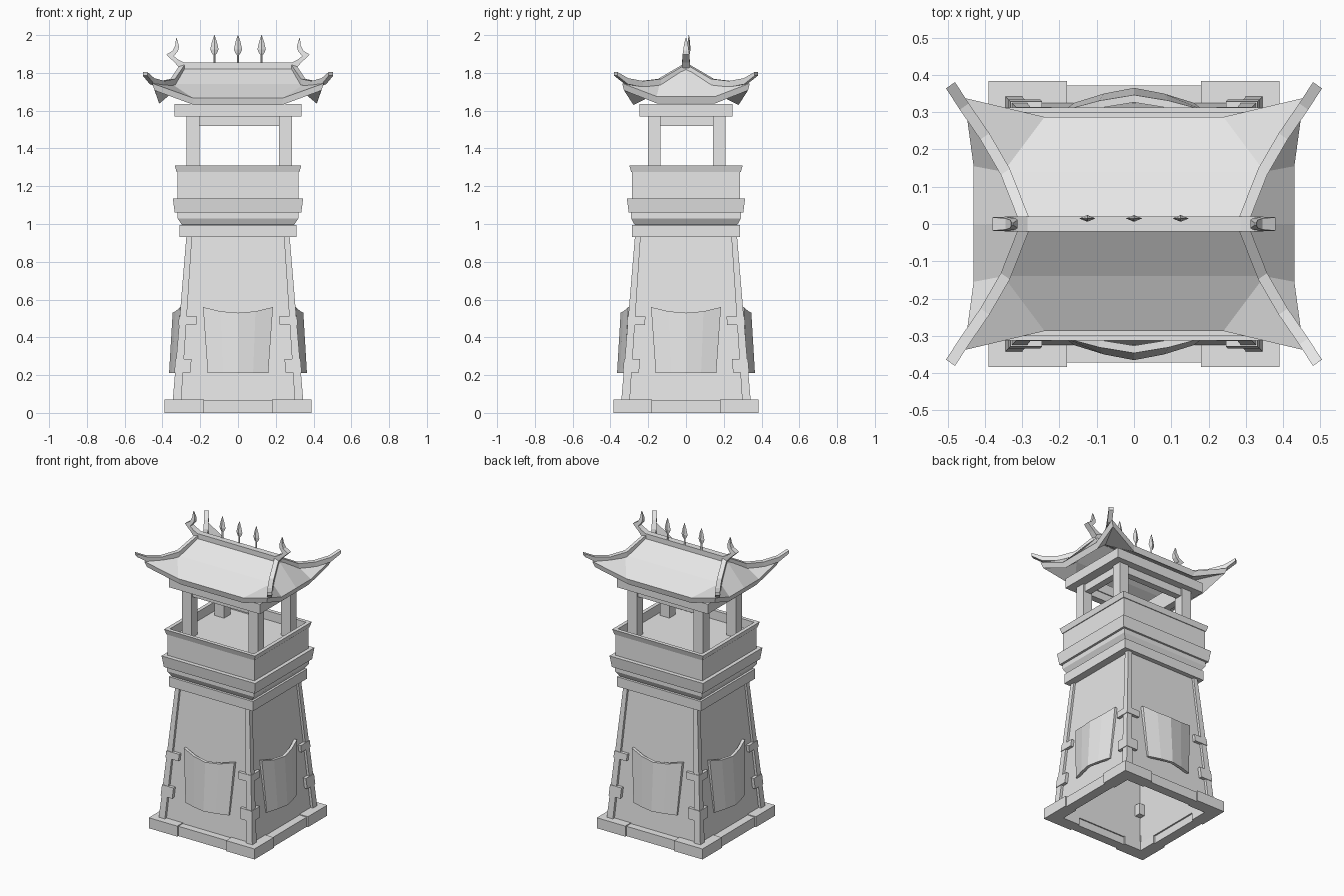
import bpy, bmesh
from mathutils import Vector

cube = bpy.data.objects.get("Cube")
if cube:
    bpy.data.objects.remove(cube)

stone = bpy.data.materials.new("plain grey")
stone.use_nodes = True
GREY = (0.8, 0.8, 0.8, 1)
stone.diffuse_color = GREY
stone.node_tree.nodes["Principled BSDF"].inputs["Base Color"].default_value = GREY


def finish(name, bm):
    bmesh.ops.remove_doubles(bm, verts=bm.verts, dist=0.0001)
    bmesh.ops.recalc_face_normals(bm, faces=bm.faces)
    mesh = bpy.data.meshes.new(name)
    bm.to_mesh(mesh)
    bm.free()
    mesh.materials.append(stone)
    ob = bpy.data.objects.new(name, mesh)
    bpy.context.collection.objects.link(ob)
    return ob


def loft(name, rings, closed=False):
    """Skin equal rings of points; cap the ends, or join last to first."""
    bm = bmesh.new()
    vs = [[bm.verts.new(p) for p in ring] for ring in rings]
    pairs = list(zip(vs, vs[1:]))
    if closed:
        pairs.append((vs[-1], vs[0]))
    for a, b in pairs:
        for i in range(len(a)):
            j = (i + 1) % len(a)
            bm.faces.new((a[i], a[j], b[j], b[i]))
    if not closed:
        bm.faces.new(vs[0])
        bm.faces.new(vs[-1])
    return finish(name, bm)


def rect(x0, x1, y0, y1, z):
    return [(x0, y0, z), (x1, y0, z), (x1, y1, z), (x0, y1, z)]


def box(name, x0, x1, y0, y1, z0, z1):
    return loft(name, [rect(x0, x1, y0, y1, z0), rect(x0, x1, y0, y1, z1)])


def tiers(name, levels, closed=False):
    return loft(name, [rect(-x, x, -y, y, z) for x, y, z in levels], closed)


def grid_shell(name, rows, offset):
    """Open grid thickened by a fixed offset vector."""
    bm = bmesh.new()
    top = [[bm.verts.new(p) for p in r] for r in rows]
    low = [[bm.verts.new(Vector(p) + Vector(offset)) for p in r] for r in rows]
    n, m = len(rows), len(rows[0])
    for g in (top, low):
        for i in range(n - 1):
            for j in range(m - 1):
                bm.faces.new((g[i][j], g[i][j + 1], g[i + 1][j + 1], g[i + 1][j]))
    loop = ([(0, j) for j in range(m)] + [(i, m - 1) for i in range(1, n)]
            + [(n - 1, j) for j in range(m - 2, -1, -1)] + [(i, 0) for i in range(n - 2, 0, -1)])
    for (a, b), (c, d) in zip(loop, loop[1:] + loop[:1]):
        bm.faces.new((top[a][b], top[c][d], low[c][d], low[a][b]))
    return finish(name, bm)


CORNERS = [(sx, sy) for sx in (-1, 1) for sy in (-1, 1)]


def corner_half(z):
    """Outer half width of the tapering shaft at height z."""
    return 0.345 - (z - 0.07) * 0.083


# Base: ring of bars with slightly larger corner blocks
for s in (-1, 1):
    box("base_bar_long", -0.19, 0.19, s * 0.31, s * 0.372, 0, 0.065)
    box("base_bar_short", s * 0.315, s * 0.38, -0.19, 0.19, 0, 0.065)
for sx, sy in CORNERS:
    outline = [(0.39, 0.383), (0.18, 0.383), (0.18, 0.30), (0.305, 0.30), (0.305, 0.18), (0.39, 0.18)]
    loft("base_corner", [[(sx * x, sy * y, z) for x, y in outline] for z in (0, 0.07)])

# Tapered shaft, hollow and open below
tiers("shaft_wall", [(0.329, 0.326, 0.05), (0.259, 0.255, 0.94), (0.235, 0.231, 0.93), (0.305, 0.302, 0.05)], True)

# Corner posts and their clamps
for sx, sy in CORNERS:
    def corner_ring(z, inset, grow, sx=sx, sy=sy):
        o = corner_half(z) + grow
        return rect(sx * (o - inset), sx * o, sy * (o - inset - 0.003), sy * (o - 0.003), z)
    loft("corner_post", [corner_ring(0.06, 0.045, 0), corner_ring(0.94, 0.03, 0)])
    for z0, z1, size in ((0.215, 0.285, 0.085), (0.465, 0.51, 0.095)):
        loft("corner_clamp", [corner_ring(z0, size, 0.004), corner_ring(z1, size, 0.004)])

# Bowed shields hung on the four walls
for face in range(4):
    rows = []
    for half, z, dip, d in ((0.185, 0.56, 0.03, 0.306), (0.16, 0.21, 0, 0.325)):
        row = []
        for t in (-1, -0.5, 0, 0.5, 1):
            bow = 1 - abs(t) ** 1.4
            row.append(Vector((t * half, -d - 0.04 * bow, z - dip * (1 - t * t))))
        rows.append(row)
    turn = [lambda p: p, lambda p: Vector((-p.y, p.x, p.z)),
            lambda p: Vector((-p.x, -p.y, p.z)), lambda p: Vector((p.y, -p.x, p.z))][face]
    grid_shell("shield", [[turn(p) for p in r] for r in rows], turn(Vector((0, 0.02, 0))))

# Cornice, mouldings and hollow parapet
tiers("cornice", [(0.31, 0.286, 0.93), (0.31, 0.286, 0.995)])
tiers("lower_moulding", [(0.29, 0.265, 0.99), (0.30, 0.275, 1.0), (0.32, 0.29, 1.03), (0.32, 0.29, 1.06)])
tiers("ledge", [(0.335, 0.303, 1.06), (0.345, 0.313, 1.135)])
tiers("parapet", [(0.32, 0.285, 1.13), (0.32, 0.285, 1.275), (0.325, 0.29, 1.275), (0.335, 0.3, 1.31),
                  (0.31, 0.275, 1.31), (0.31, 0.275, 1.25)])

# Pillars and top frame
for sx, sy in CORNERS:
    x, y = sx * 0.245 + 0.007, sy * 0.172 + 0.004
    box("pillar", x - 0.035, x + 0.035, y - 0.033, y + 0.033, 1.24, 1.58)
for s in (-1, 1):
    box("tie_beam_long", -0.21, 0.22, s * 0.172 - 0.018, s * 0.172 + 0.026, 1.52, 1.575)
    box("tie_beam_short", s * 0.245 - 0.018, s * 0.245 + 0.028, -0.14, 0.15, 1.52, 1.575)
tiers("top_frame", [(0.335, 0.247, 1.57), (0.335, 0.247, 1.635), (0.22, 0.14, 1.635), (0.22, 0.14, 1.57)], True)

# Curved roof: ridge ring, mid ring and upturned eave ring
RIDGE, MID = (0.29, 0, 1.835), (0.35, 0.14, 1.74)
EAVE = [(0.24, 0.287, 1.668), (0.455, 0.338, 1.745), (0.43, 0.155, 1.675)]
bm = bmesh.new()
for sx, sy in CORNERS:
    for drop in (0, 0.038):
        def v(p, k=1, sx=sx, sy=sy, drop=drop):
            shrink = 0.97 if drop else 1
            return bm.verts.new((sx * p[0] * shrink, sy * p[1] * shrink * k, p[2] - drop))
        ridge_c, mid_c, eave_c = [(0, p[1], p[2]) for p in (RIDGE, MID, EAVE[0])]
        side_c = (EAVE[2][0], 0, EAVE[2][2])
        mid_in = (EAVE[0][0], MID[1], MID[2])
        ridge_in = (EAVE[0][0], 0, RIDGE[2])
        for poly in ((ridge_c, ridge_in, mid_in, mid_c), (ridge_in, RIDGE, MID, mid_in),
                     (mid_c, mid_in, EAVE[0], eave_c), (mid_in, MID, EAVE[0]), (MID, EAVE[1], EAVE[0]),
                     (MID, EAVE[2], EAVE[1]), (RIDGE, side_c, EAVE[2], MID)):
            bm.faces.new([v(p) for p in poly])
    rim = [eave_c, EAVE[0], EAVE[1], EAVE[2], side_c]
    for a, b in zip(rim, rim[1:]):
        bm.faces.new([bm.verts.new((sx * p[0] * k, sy * p[1] * k, p[2] - d))
                      for p, k, d in ((a, 1, 0), (b, 1, 0), (b, 0.97, 0.038), (a, 0.97, 0.038))])
finish("roof", bm)

# Ridge beam and hip ribs sweeping up to the corners
box("ridge_beam", -0.305, 0.305, -0.02, 0.02, 1.815, 1.855)
for sx, sy in CORNERS:
    rings = []
    for x, y, z in ((0.29, 0, 1.85), (0.345, 0.14, 1.768), (0.40, 0.235, 1.757), (0.455, 0.315, 1.772), (0.492, 0.372, 1.805)):
        w, h = 0.012, 0.032 if y < 0.35 else 0.02
        rings.append([(sx * (x - w), sy * (y + w * 0.7), z), (sx * (x + w), sy * (y - w * 0.7), z),
                      (sx * (x + w), sy * (y - w * 0.7), z - h), (sx * (x - w), sy * (y + w * 0.7), z - h)])
    loft("hip_rib", rings)

# Curled horns at the ridge ends
for s in (-1, 1):
    rings = []
    for (xa, za), (xb, zb), w in (((0.285, 1.855), (0.31, 1.825), 0.02), ((0.315, 1.87), (0.335, 1.855), 0.02),
                                  ((0.34, 1.888), (0.38, 1.897), 0.018), ((0.318, 1.915), (0.345, 1.918), 0.015),
                                  ((0.312, 1.94), (0.332, 1.945), 0.011), ((0.324, 1.983), (0.328, 1.985), 0.003)):
        rings.append([(s * xa, -w, za), (s * xb, -w, zb), (s * xb, w, zb), (s * xa, w, za)])
    loft("ridge_horn", rings)

# Spear finials along the ridge
for x in (-0.125, 0, 0.125):
    rings = []
    for z, w, d in ((1.85, 0.006, 0.004), (1.895, 0.006, 0.004), (1.905, 0.014, 0.006), (1.925, 0.022, 0.009),
                    (1.965, 0.013, 0.006), (2.0, 0.001, 0.001)):
        rings.append([(x - w, 0.015, z), (x, 0.015 - d, z), (x + w, 0.015, z), (x, 0.015 + d, z)])
    loft("spear_finial", rings)
